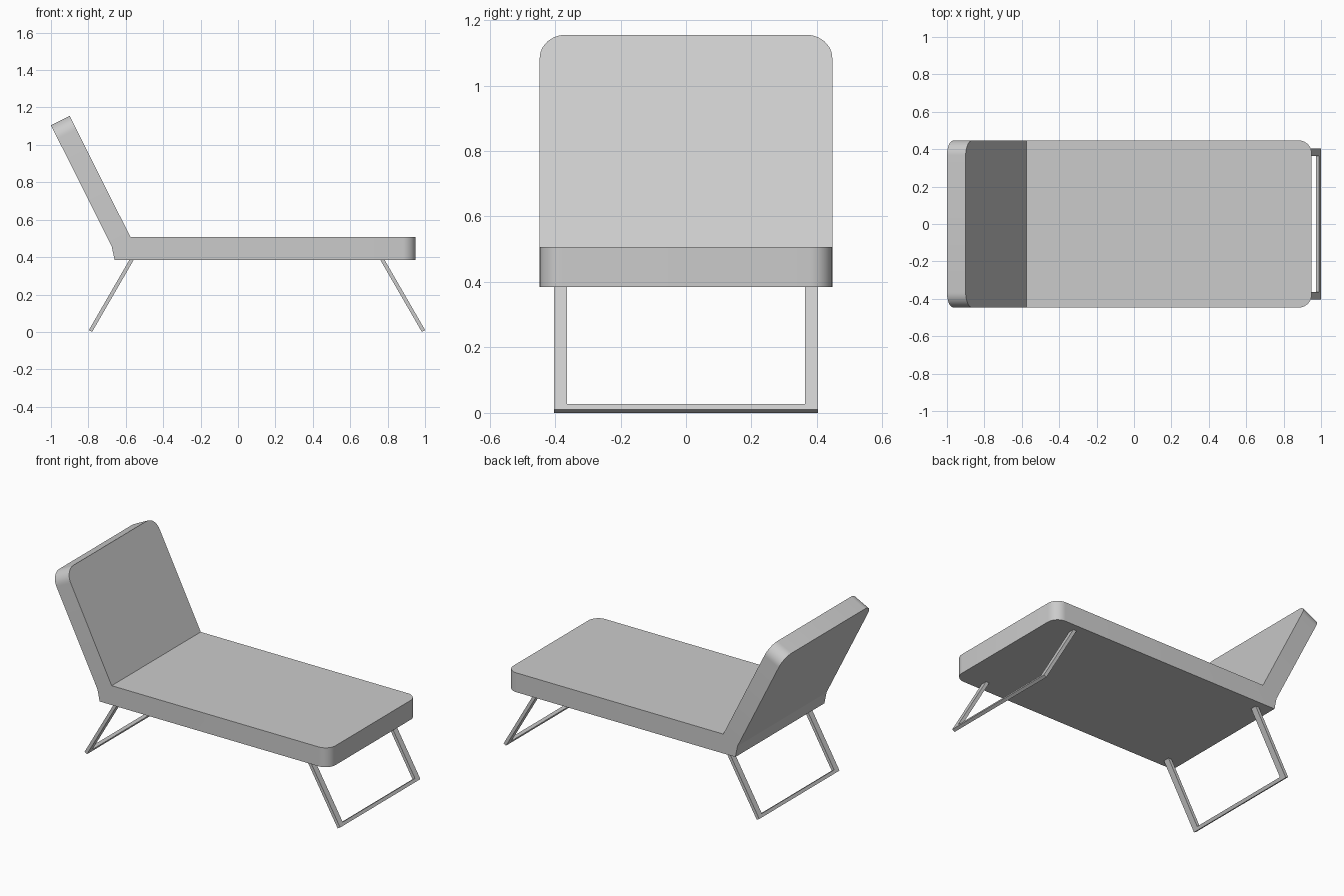
import bpy, bmesh, math
from mathutils import Vector

if "Cube" in bpy.data.objects:
    bpy.data.objects.remove(bpy.data.objects["Cube"])

HW = 0.447  # half width of the cushion


def finish(bm, name, angle):
    bmesh.ops.recalc_face_normals(bm, faces=bm.faces[:])
    me = bpy.data.meshes.new(name)
    bm.to_mesh(me)
    bm.free()
    ob = bpy.data.objects.new(name, me)
    bpy.context.collection.objects.link(ob)
    bpy.ops.object.select_all(action='DESELECT')
    ob.select_set(True)
    bpy.context.view_layer.objects.active = ob
    bpy.ops.object.shade_smooth_by_angle(angle=math.radians(angle))
    return ob


def rounded_end(length, r, n=10):
    """Outline (distance, y) of a slab's rounded far end."""
    pts = []
    for sign, start in ((-1, -90), (1, 0)):
        for i in range(n + 1):
            a = math.radians(start + 90 * i / n)
            pts.append((length - r + r * math.cos(a),
                        sign * (HW - r) + r * math.sin(a)))
    return pts


# Bent cushion: seat and reclined back sharing one hinge line
bm = bmesh.new()


def hinge(x, z):
    return [bm.verts.new((x, y, z)) for y in (-HW, HW)]


def slab(face_hinge, rear_hinge, direction, thickness, length, r):
    base = face_hinge[0].co.copy()
    base.y = 0
    loops = []
    for h, off in ((face_hinge, Vector()), (rear_hinge, thickness)):
        arc = [bm.verts.new(base + off + direction * s + Vector((0, y, 0)))
               for s, y in rounded_end(length, r)]
        loops.append([h[0]] + arc + [h[1]])
    a, b = loops
    bm.faces.new(a)
    bm.faces.new(b)
    for i in range(len(a) - 1):
        bm.faces.new((a[i], a[i + 1], b[i + 1], b[i]))


top = hinge(-0.575, 0.507)
bottom = hinge(-0.66, 0.384)
rear = hinge(-0.675, 0.457)
slab(top, bottom, Vector((1, 0, 0)), Vector((0, 0, -0.123)), 1.525, 0.07)
slab(top, rear, Vector((-0.325, 0, 0.648)).normalized(),
     Vector((-0.1, 0, -0.05)), math.hypot(0.325, 0.648), 0.08)
bm.faces.new((bottom[0], bottom[1], rear[1], rear[0]))
for i in (0, 1):
    bm.faces.new((top[i], bottom[i], rear[i]))
finish(bm, "cushion", 12)


# Splayed U-shaped leg frames
def leg_frame(name, foot_x, side):
    bm = bmesh.new()
    up = Vector((-0.5, 0, 0.866))
    thick = Vector((0.866, 0, 0.5)) * 0.02
    profile = [(-0.403, 0.45), (-0.403, 0), (0.403, 0), (0.403, 0.45),
               (0.363, 0.45), (0.363, 0.02), (-0.363, 0.02), (-0.363, 0.45)]
    face = bm.faces.new([bm.verts.new(Vector((foot_x, y, 0)) + up * s)
                         for y, s in profile])
    ext = bmesh.ops.extrude_face_region(bm, geom=[face], use_keep_orig=True)
    bmesh.ops.translate(bm, vec=thick, verts=[
        v for v in ext['geom'] if isinstance(v, bmesh.types.BMVert)])
    for v in bm.verts:
        v.co.x *= side
    finish(bm, name, 12)


leg_frame("foot_end_leg", 0.983, 1)
leg_frame("head_end_leg", 0.78, -1)
